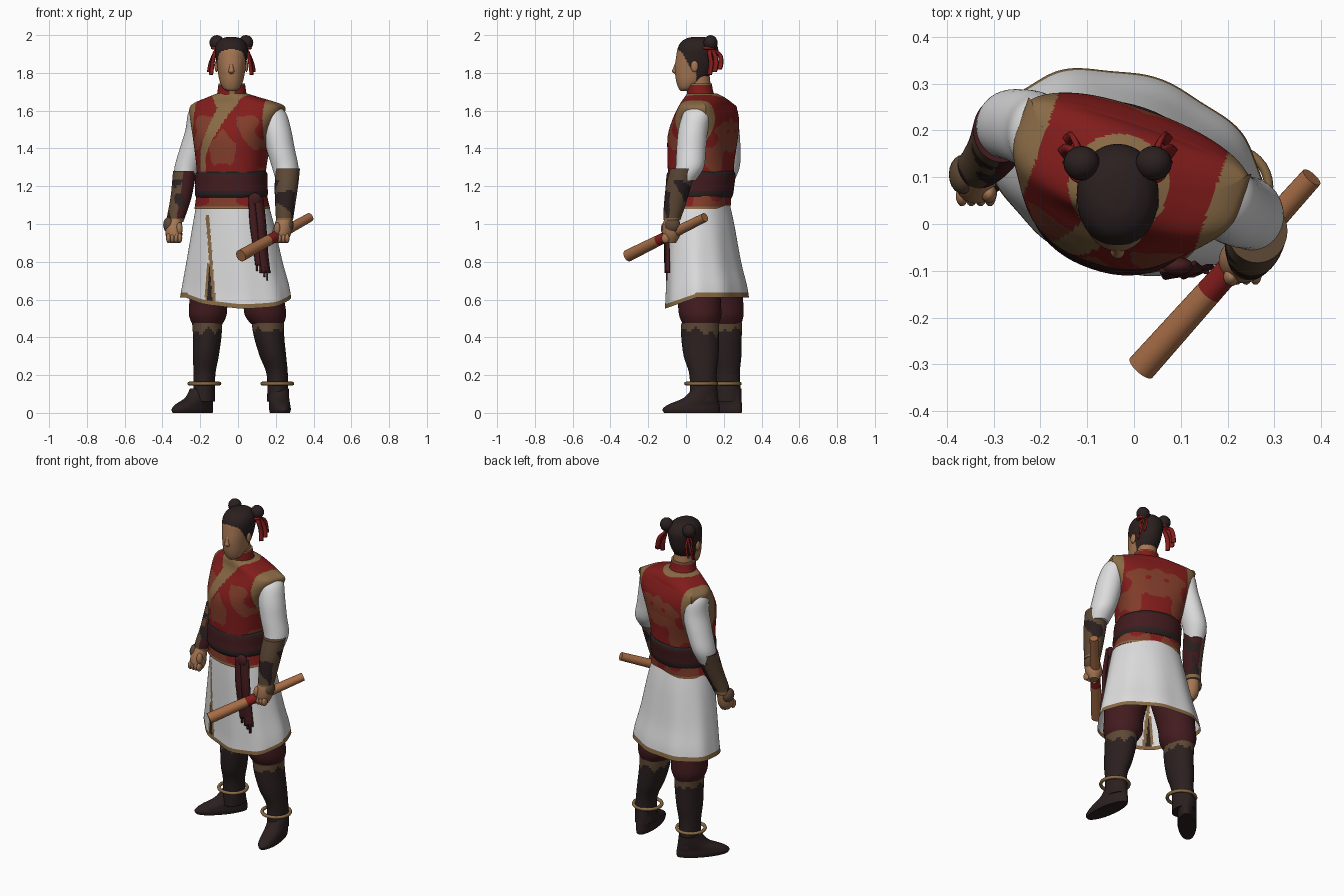
import bpy, bmesh, math
from mathutils import Vector, noise

cube = bpy.data.objects.get("Cube")
if cube:
    bpy.data.objects.remove(cube)


def material(name, r, g, b):
    m = bpy.data.materials.new(name)
    m.use_nodes = True
    m.diffuse_color = (r, g, b, 1)
    m.node_tree.nodes["Principled BSDF"].inputs["Base Color"].default_value = (r, g, b, 1)
    return m


WHITE = material("white cloth", .72, .72, .72)
RED = material("red cloth", .22, .012, .011)
RUST = material("rust brocade", .22, .046, .023)
GOLD = material("tan trim", .25, .145, .06)
DARK = material("dark leather", .024, .014, .014)
MAROON = material("maroon cloth", .055, .011, .013)
BROWN = material("brown leather", .11, .065, .036)
SKIN = material("skin", .37, .18, .085)
WOOD = material("stick wood", .38, .15, .06)
TWIST = math.radians(-19)      # hips and shoulders are turned


def finish(name, bm, mats, rule=None):
    bmesh.ops.recalc_face_normals(bm, faces=bm.faces)
    if rule:
        for f in bm.faces:
            f.material_index = mats.index(rule(f.calc_center_median()))
    me = bpy.data.meshes.new(name)
    bm.to_mesh(me)
    bm.free()
    for m in mats:
        me.materials.append(m)
    for p in me.polygons:
        p.use_smooth = True
    me.set_sharp_from_angle(angle=math.radians(50))
    ob = bpy.data.objects.new(name, me)
    bpy.context.collection.objects.link(ob)
    return ob


def smooth_rows(rows, steps):
    """Catmull-Rom interpolation between cross-sections."""
    out = []
    for i in range(len(rows) - 1):
        a, b, c, d = (rows[min(max(j, 0), len(rows) - 1)] for j in range(i - 1, i + 3))
        for s in range(steps):
            t = s / steps
            out.append([(2*q + (r - p)*t + (2*p - 5*q + 4*r - s3)*t*t + (3*q - p - 3*r + s3)*t**3) / 2
                        for p, q, r, s3 in zip(a, b, c, d)])
    return out + [rows[-1]]


def loft(name, rows, mats, rule=None, rot=0, power=2, seg=40, steps=6, warp=None, caps=True):
    """Stack of superellipses; each row is z, centre x, centre y, half width, half depth."""
    bm = bmesh.new()
    rings = []
    for z, cx, cy, a, b in smooth_rows(rows, steps):
        ring = []
        for k in range(seg):
            t = math.tau * k / seg
            c, s = math.cos(t), math.sin(t)
            u = a * math.copysign(abs(c) ** (2 / power), c)
            v = b * math.copysign(abs(s) ** (2 / power), s)
            co = Vector((cx + u*math.cos(rot) - v*math.sin(rot),
                         cy + u*math.sin(rot) + v*math.cos(rot), z))
            ring.append(bm.verts.new(warp(co, t) if warp else co))
        rings.append(ring)
    for lo, hi in zip(rings, rings[1:]):
        for k in range(seg):
            bm.faces.new((lo[k], lo[(k+1) % seg], hi[(k+1) % seg], hi[k]))
    if caps:
        bm.faces.new(rings[0])
        bm.faces.new(rings[-1])
    return finish(name, bm, mats, rule)


def ball(name, loc, size, mat):
    bm = bmesh.new()
    bmesh.ops.create_uvsphere(bm, u_segments=20, v_segments=12, radius=1)
    for v in bm.verts:
        v.co = Vector(loc) + Vector(a * b for a, b in zip(v.co, size))
    return finish(name, bm, [mat])


def ribbon(name, pts, width, mat):
    """Flat hanging band along a path."""
    bm = bmesh.new()
    w = Vector(width) / 2
    pairs = [(bm.verts.new(Vector(p) - w), bm.verts.new(Vector(p) + w)) for p in smooth_rows(pts, 4)]
    for (a, b), (c, d) in zip(pairs, pairs[1:]):
        bm.faces.new((a, b, d, c))
    ob = finish(name, bm, [mat])
    mod = ob.modifiers.new("thickness", 'SOLIDIFY')
    mod.thickness, mod.offset = .01, 0


def ring(name, loc, radius, thick, mat):
    bpy.ops.mesh.primitive_torus_add(location=loc, major_radius=radius, minor_radius=thick,
                                     major_segments=32, minor_segments=8)
    ob = bpy.context.object
    ob.name = name
    ob.data.materials.append(mat)
    bpy.ops.object.shade_smooth()


# Vest with neck and armhole trim, curved lapel and brocade patches
def to_torso(p):
    dx, dy = p.x + .02, p.y - .1
    return dx*math.cos(TWIST) + dy*math.sin(TWIST), dy*math.cos(TWIST) - dx*math.sin(TWIST)


def vest_warp(co, t):
    """Flatten the back between the shoulder blades."""
    s = math.sin(t)
    if s > .001:
        v = to_torso(co)[1]
        blend = min(max((co.z - 1.25) / .2, 0), 1) * min(max((1.69 - co.z) / .06, 0), 1)
        shift = v * blend * (.8 * s ** -.45 - 1)
        co += Vector((-math.sin(TWIST), math.cos(TWIST), 0)) * shift
    return co


def vest_rule(p):
    u, v = to_torso(p)
    rise = min(max((p.z - 1.36) / .3, 0), 1)
    lapel = v < 0 and p.z > 1.28 and abs(p.x + .185 - .15 * rise ** 1.4) < .014 + .034 * rise
    neckline = p.z > 1.62 and math.hypot(p.x + .033, p.y - .085) < .108
    armhole = p.z > 1.36 and abs(u) > .192 - .05 * max(0, 1.5 - p.z)
    if neckline or armhole or lapel or p.z < 1.092:
        return GOLD
    patch = noise.noise(Vector((abs(u) * 12, p.z * 10, math.copysign(3.3, v))))
    centre = .22 - 1.9 * math.hypot(u * .8, p.z - 1.44) if p.z > 1.2 else 0
    return RUST if patch + centre > .06 else RED


loft("vest", [(1.08, -.03, .065, .2, .16), (1.2, -.035, .075, .178, .164), (1.32, -.035, .083, .183, .174),
              (1.46, -.03, .1, .206, .19), (1.55, -.018, .112, .236, .17), (1.61, -.012, .116, .252, .138),
              (1.64, -.014, .112, .225, .12), (1.67, -.025, .1, .14, .1), (1.69, -.032, .085, .08, .078)],
     [RED, RUST, GOLD], vest_rule, TWIST, 2.35, 200, 12, vest_warp)
loft("collar", [(1.65, -.033, .085, .085, .08), (1.7, -.033, .075, .076, .07), (1.745, -.033, .07, .07, .066)],
     [RED, GOLD], lambda p: GOLD if p.z > 1.737 or (abs(p.x + .03) < .008 + .2 * (1.74 - p.z) and p.y < .04) else RED,
     seg=80, steps=8)

# Waist sash with hanging tails
loft("waist_sash", [(1.14, -.035, .07, .186, .166), (1.16, -.035, .07, .192, .175), (1.21, -.035, .075, .19, .177),
                    (1.26, -.035, .08, .19, .178), (1.28, -.035, .08, .18, .168)],
     [MAROON, DARK], lambda p: DARK if p.z < 1.175 or p.z > 1.262 else MAROON, TWIST, 2.2, 64)
ball("sash_knot", (.09, -.09, 1.13), (.036, .02, .036), MAROON)
ribbon("sash_tail_inner", [(.08, -.095, 1.15), (.088, -.108, 1), (.105, -.106, .88), (.118, -.104, .78)], (.05, .012, 0), MAROON)
ribbon("sash_tail_outer", [(.11, -.092, 1.14), (.125, -.104, 1), (.135, -.1, .85), (.148, -.1, .74)], (.045, .02, 0), MAROON)
for x, z in ((.1, .75), (.12, .74), (.14, .72), (.155, .7)):
    ribbon("sash_fringe", [(x, -.102, z + .05), (x, -.102, z)], (.01, 0, 0), MAROON)


# Long skirt, folded, dipping at the front, with a bound hem and a front opening
def hem_dip(y):
    return .36 * max(0, .06 - y)


def skirt_warp(co, t):
    drop = max(0, (1.1 - co.z) * 2)
    out = Vector((co.x + .02, co.y - .1, 0)).normalized()
    co += out * .004 * drop * math.sin(9 * t)
    co.z -= hem_dip(co.y) * drop
    return co


def skirt_rule(p):
    if p.z < .636 - hem_dip(p.y):
        return GOLD
    gap = p.x + .17 - .08 * (1.02 - p.z)
    if p.y < .1 and p.z < 1.05:
        open_width = .13 * max(0, .8 - p.z)
        if 0 < gap < .018 or (p.z < .8 and -.012 < gap + open_width < 0):
            return GOLD
        if -open_width <= gap <= 0:
            return DARK
    return WHITE


loft("skirt", [(.612, -.015, .112, .3, .207), (.68, -.015, .108, .288, .2), (.8, -.02, .095, .26, .186),
               (1, -.025, .08, .218, .168), (1.12, -.03, .07, .19, .152)],
     [WHITE, GOLD, DARK], skirt_rule, TWIST, 2.08, 240, 12, skirt_warp, False)


# Legs, boots, anklets
def boot_rule(p):
    return BROWN if p.z > .43 + .025 * math.sin(p.x * 70) * math.cos(p.y * 60) else DARK


legs = {
    "left": ([(.95, .04, .08, .12, .12), (.72, .11, .065, .12, .12), (.6, .135, .07, .11, .114),
              (.52, .145, .075, .11, .112), (.47, .155, .078, .086, .095)],
             [(.475, .158, .075, .086, .1), (.4, .165, .075, .08, .1), (.3, .185, .08, .07, .092),
              (.2, .208, .09, .056, .072), (.06, .21, .095, .056, .075)],
             (.222, .03), (.14, -1)),
    "right": ([(.95, -.09, .14, .12, .12), (.72, -.14, .175, .115, .115), (.6, -.155, .19, .102, .112),
               (.52, -.16, .195, .1, .11), (.47, -.162, .2, .08, .092)],
              [(.475, -.163, .2, .08, .096), (.4, -.163, .2, .075, .095), (.3, -.17, .205, .068, .088),
               (.2, -.178, .215, .058, .07), (.06, -.18, .22, .058, .074)],
              (-.24, .18), (-.67, -.74)),
}
for side, (pants, boot, foot, heading) in legs.items():
    loft(side + "_trouser", pants, [MAROON])
    loft(side + "_boot", boot, [DARK, BROWN], boot_rule)
    h = Vector(heading).normalized()
    rows = []
    for z, shift, length, width in ((0, 0, .148, .05), (.02, .002, .153, .054), (.045, -.012, .136, .053),
                                    (.08, -.05, .092, .055), (.13, -.07, .066, .056)):
        rows.append((z, foot[0] + h.x * shift, foot[1] + h.y * shift, length, width))
    loft(side + "_shoe", rows, [DARK], rot=math.atan2(h.y, h.x))
    x, y = boot[3][1:3]
    ring(side + "_anklet", (x, y - .01, .155), .08, .01, GOLD)


# Sleeves, bracers, hands
def bracer_rule(side):
    def rule(p):
        if p.z < 1.03:
            return GOLD
        if p.z < 1.23 and noise.noise(p * 13) > .17:
            return DARK
        inner = p.x > -.3 + (1.2 - p.z) * -.15
        return MAROON if side == "right" and inner else BROWN
    return rule


arms = {
    "left": ([(1.63, .165, .07, .035, .04), (1.59, .185, .06, .068, .073), (1.5, .205, .038, .076, .078),
              (1.4, .225, .028, .075, .078), (1.3, .25, .02, .07, .075), (1.23, .256, -.01, .055, .06)],
             [(1.295, .264, -.015, .064, .068), (1.2, .256, -.04, .062, .066), (1.1, .25, -.06, .053, .057),
              (1.02, .246, -.075, .045, .045)],
             [(1.04, .246, -.075, .036, .036), (.99, .238, -.078, .048, .046), (.94, .23, -.078, .048, .046),
              (.9, .23, -.078, .025, .025)]),
    "right": ([(1.63, -.19, .19, .035, .04), (1.59, -.2, .19, .063, .078), (1.5, -.208, .198, .07, .084),
               (1.4, -.238, .208, .07, .08), (1.3, -.27, .212, .066, .072), (1.22, -.285, .195, .05, .056)],
              [(1.28, -.282, .202, .062, .07), (1.15, -.3, .16, .056, .06), (1.06, -.322, .13, .05, .05),
               (1.01, -.335, .12, .045, .045)],
              [(1.04, -.33, .12, .034, .036), (.98, -.34, .1, .044, .048), (.93, -.338, .09, .042, .046),
               (.9, -.335, .088, .025, .028)]),
}
for side, (sleeve, bracer, hand) in arms.items():
    loft(side + "_sleeve", sleeve, [WHITE])
    loft(side + "_bracer", bracer, [BROWN, DARK, MAROON, GOLD], bracer_rule(side), seg=64, steps=10)
    outward = math.copysign(1, hand[1][1])
    x, y = hand[1][1:3]
    loft(side + "_hand", hand, [SKIN])
    ball(side + "_hand_guard", (x + outward * .026, y + .006, .995), (.03, .042, .042), BROWN)
    ball(side + "_thumb", (x - outward * .03, y - .035, .975), (.017, .02, .034), SKIN)
    for i in range(4):
        ball(side + "_finger", (hand[2][1] - .03 + .02 * i, hand[2][2] - .03, .925), (.013, .022, .026), SKIN)

# Stick with a red grip
start, end = Vector((.015, -.308, .832)), Vector((.38, .1, 1.035))
bm = bmesh.new()
bmesh.ops.create_cone(bm, cap_ends=True, segments=24, radius1=.032, radius2=.024, depth=(end - start).length)
for cut in (-.06, .02):
    bmesh.ops.bisect_plane(bm, geom=bm.verts[:] + bm.edges[:] + bm.faces[:], plane_co=(0, 0, cut), plane_no=(0, 0, 1))
stick = finish("stick", bm, [WOOD, RED], lambda p: RED if -.06 < p.z < .02 else WOOD)
stick.location = (start + end) / 2
stick.rotation_euler = (end - start).to_track_quat('Z', 'Y').to_euler()


# Head with a rounded hairline
def head_rule(p):
    temple = p.z > 1.82 and p.y > -.023 + .55 * (1.91 - p.z)
    nape = p.y > .055 and p.z > 1.75
    crown = p.z > 1.925 - 4 * (p.x + .035) ** 2
    return DARK if crown or temple or nape else SKIN


MID = -.035
loft("neck", [(1.66, MID, .08, .06, .06), (1.8, MID, .065, .058, .058)], [SKIN])
loft("head", [(1.703, MID, -.005, .02, .022), (1.72, MID, .005, .045, .045), (1.76, MID, .025, .063, .078),
              (1.82, MID, .045, .074, .104), (1.88, MID, .057, .083, .11), (1.93, MID, .063, .087, .107),
              (1.965, MID, .064, .072, .088), (1.985, MID, .064, .042, .054), (1.991, MID, .064, .01, .014)],
     [SKIN, DARK], head_rule, power=2.1, seg=96, steps=10)
loft("nose", [(1.795, MID, -.053, .008, .006), (1.808, MID, -.056, .016, .018), (1.83, MID, -.054, .011, .012),
              (1.865, MID, -.047, .007, .006)], [SKIN], seg=16)
for s in (-1, 1):
    ball("ear", (MID + s * .079, .045, 1.835), (.01, .02, .03), SKIN)
    ball("hair_bun", (MID + s * .077, .13, 1.96), (.039, .037, .04), DARK)
    ring("bun_tie", (MID + s * .075, .12, 1.932), .026, .008, RED)
    for i in range(3):
        y, out = .115 + .026 * i, .1 + .01 * (i % 2)
        ribbon("hair_ribbon", [(MID + s * .075, .13, 1.925), (MID + s * .09, y + .01, 1.9),
                               (MID + s * out, y + .018, 1.85), (MID + s * (out + .008), y + .01, 1.79 + .015 * i)],
               (.014 * s, .02, 0), RED)
